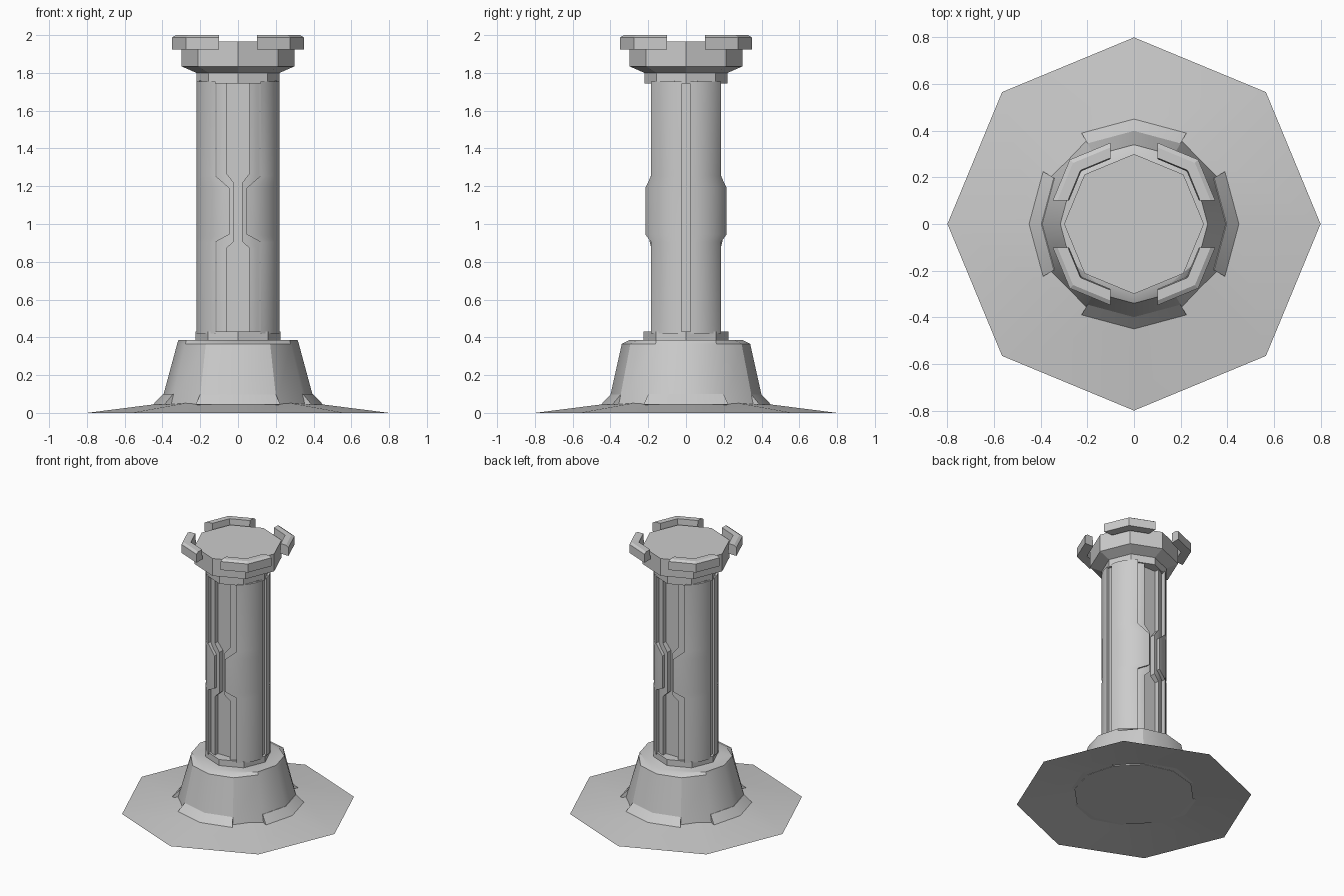
import bpy, bmesh, math
from math import sin, cos, radians, asin, acos

cube = bpy.data.objects.get("Cube")
if cube:
    bpy.data.objects.remove(cube, do_unlink=True)

grey = bpy.data.materials.new("plain_grey")
grey.use_nodes = True
grey.diffuse_color = (0.6, 0.6, 0.6, 1)
grey.node_tree.nodes["Principled BSDF"].inputs["Base Color"].default_value = (0.6, 0.6, 0.6, 1)


def loft(name, rings, caps=True, smooth=30):
    """Skin a stack of closed rings with equal point counts."""
    bm = bmesh.new()
    rows = [[bm.verts.new(p) for p in ring] for ring in rings]
    n = len(rows[0])
    for a, b in zip(rows, rows[1:]):
        for i in range(n):
            j = (i + 1) % n
            bm.faces.new((a[i], a[j], b[j], b[i]))
    if caps:
        bm.faces.new(rows[0])
        bm.faces.new(rows[-1])
    bmesh.ops.recalc_face_normals(bm, faces=bm.faces)
    mesh = bpy.data.meshes.new(name)
    bm.to_mesh(mesh)
    bm.free()
    mesh.materials.append(grey)
    obj = bpy.data.objects.new(name, mesh)
    bpy.context.collection.objects.link(obj)
    bpy.ops.object.select_all(action="DESELECT")
    obj.select_set(True)
    bpy.context.view_layer.objects.active = obj
    if smooth:
        bpy.ops.object.shade_smooth_by_angle(angle=radians(smooth))
    return obj


def polar(r, deg, z):
    return (r * cos(radians(deg)), r * sin(radians(deg)), z)


def turned(name, profile, sides=8, **kw):
    step = 360 / sides
    return loft(name, [[polar(r, i * step, z) for i in range(sides)] for r, z in profile], **kw)


def box(name, x0, x1, y0, y1, z0, z1):
    return loft(name, [[(x0, y0, z), (x1, y0, z), (x1, y1, z), (x0, y1, z)] for z in (z0, z1)], smooth=0)


# Ground skirt: an open, thin sloped sheet
turned("ground_skirt", [(0.8, 0), (0.43, 0.047), (0.39, 0.052)], caps=False, smooth=40)


# Tapered foot, chamfered on its front and back top edges
def foot_ring(r_side, r_front, z):
    return [polar(r_front if abs(sin(radians(a))) > 0.8 else r_side, a, z) for a in range(0, 360, 30)]


loft("foot", [foot_ring(0.41, 0.412, 0.04), foot_ring(0.322, 0.34, 0.365),
              foot_ring(0.316, 0.3, 0.385)])

# Sloped lips around the foot on four sides
lip_section = [(0.37, 0.04), (0.45, 0.044), (0.397, 0.1), (0.36, 0.1)]
for side, mid in (("left", 0), ("back", 90), ("right", 180), ("front", 270)):
    loft(side + "_lip", [[polar(r, mid + d, z) for r, z in lip_section] for d in (-30, 0, 30)])

# Collars and flared head
turned("lower_collar", [(0.225, 0.37), (0.225, 0.43)], smooth=0)
turned("head", [(0.22, 1.745), (0.22, 1.8), (0.3, 1.835), (0.3, 1.965)], smooth=0)

# Column core and side strips, seen inside the grooves
box("column_core", -0.113, 0.113, -0.15, 0.15, 0.42, 1.76)
for side, s in (("left", 1), ("right", -1)):
    box(side + "_groove_strip", *sorted((s * 0.13, s * 0.203)), -0.06, 0.06, 0.42, 1.76)


# Curved panels whose front edge steps in toward the middle
def panel(name, sx, sy, r_out, r_in, edge, start_of, steps=8):
    rings = []
    for z, x in edge:
        ring = []
        for r, order in ((r_out, range(steps + 1)), (r_in, range(steps, -1, -1))):
            a, b = start_of(r), acos(x / r)
            for i in order:
                t = a + (b - a) * i / steps
                ring.append((sx * r * cos(t), sy * r * sin(t), z))
        rings.append(ring)
    loft(name, rings)


outer_edge = [(0.42, 0.119), (0.905, 0.119), (0.945, 0.045), (1.19, 0.045), (1.255, 0.119), (1.755, 0.119)]
inner_edge = [(0.42, 0.062), (0.87, 0.062), (0.91, 0.02), (1.215, 0.02), (1.27, 0.062), (1.755, 0.062)]
for x_name, sx in (("left", 1), ("right", -1)):
    for y_name, sy in (("front", -1), ("back", 1)):
        place = y_name + "_" + x_name
        panel(place + "_outer_panel", sx, sy, 0.22, 0.185, outer_edge, lambda r: asin(0.024 / r))
        panel(place + "_inner_panel", sx, sy, 0.194, 0.145, inner_edge, lambda r: acos(0.113 / r), 3)

# Four corner claws around the head
for i, (sx, sy) in enumerate(((1, 1), (-1, 1), (-1, -1), (1, -1))):
    k = math.tan(radians(22.5))
    rings = []
    for along in (0, 1, 2):
        ring = []
        for R, z in ((0.32, 1.925), (0.39, 1.925), (0.39, 1.988), (0.37, 2.0), (0.325, 2.0)):
            c = R * cos(radians(45))
            p = ((R - 0.1 * k, 0.1), (c, c), (0.1, R - 0.1 * k))[along]
            ring.append((sx * p[0], sy * p[1], z))
        rings.append(ring)
    loft("claw_%d" % (i + 1), rings, smooth=0)
